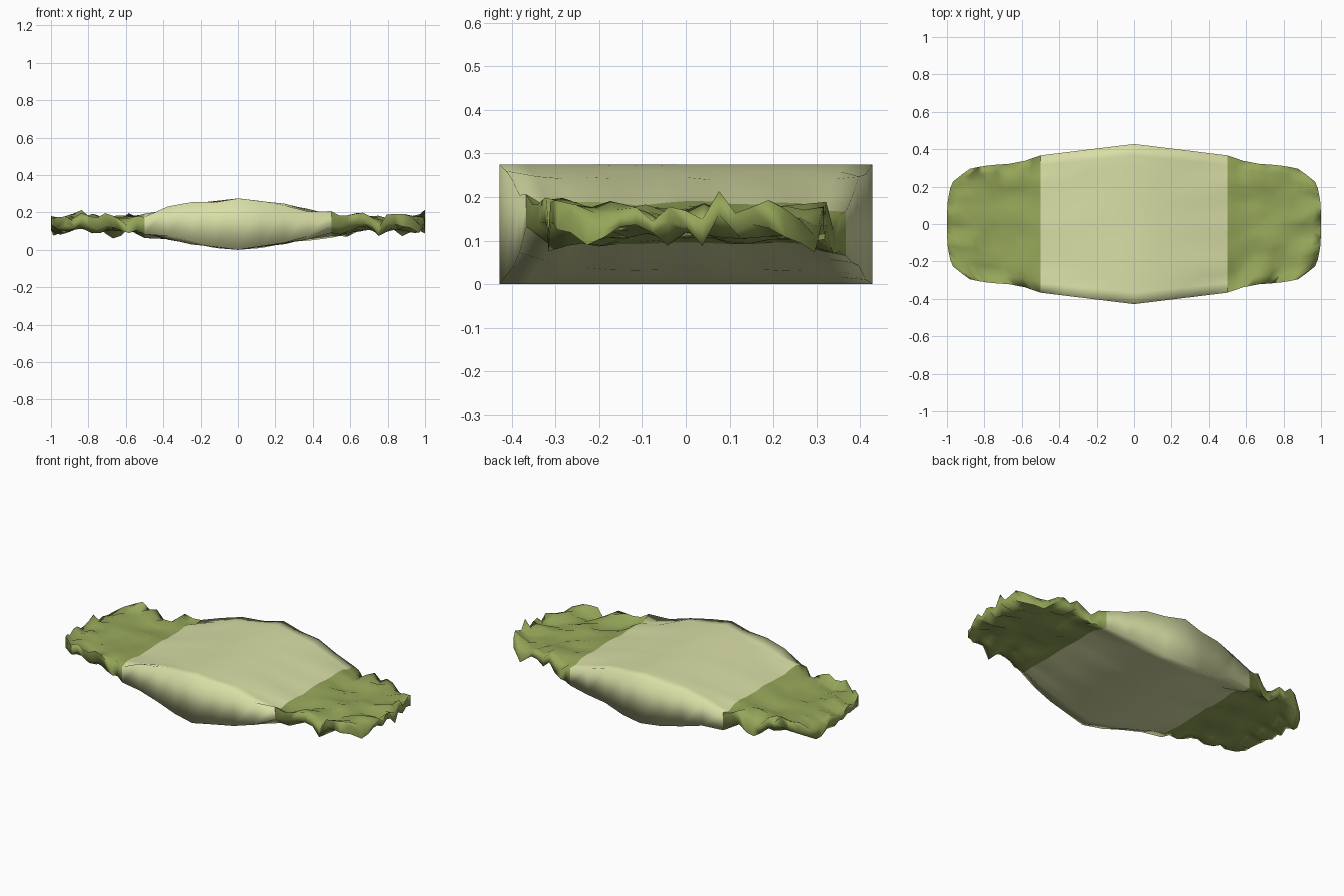
import bpy, bmesh, math
from mathutils import Vector, noise

if "Cube" in bpy.data.objects:
    bpy.data.objects.remove(bpy.data.objects["Cube"])

N = 14          # strips across the width
ZC = 0.1375     # mid height


def lerp_table(table, t):
    for (a, va), (b, vb) in zip(table, table[1:]):
        if t <= b:
            return va + (vb - va) * (t - a) / (b - a)
    return table[-1][1]


# half width, half thickness and crumple strength along the length
WIDTH = [(0, .428), (.5, .367), (.6, .338), (.7, .322), (.8, .316), (.88, .308), (.95, .295), (1, .265)]
THICK = [(0, .1375), (.25, .104), (.5, .046), (.6, .030), (.8, .024), (1, .022)]
CRUMPLE = [(0, 0), (.25, .025), (.5, .05), (.6, .085), (.8, .085), (1, .075)]
TIP = [(0, 1), (.4, .998), (.7, .985), (.88, .965), (1, .92)]


def wrapper_point(x, v, side):
    """Point on the wrapper: x along, v across (-1..1), side +1 top / -1 bottom."""
    s, a = (1 if x >= 0 else -1), abs(x)
    px = a
    if a > .5:
        px = .5 + (a - .5) / .5 * (lerp_table(TIP, abs(v)) - .5)
    y = v * lerp_table(WIDTH, a)
    # creases are strongest along the free edges
    rim = max(abs(v) ** 5, max(0, (a - .85) / .15))
    amp = lerp_table(CRUMPLE, a) * (.25 + .75 * rim)
    n = noise.noise(Vector((x * 10.3 + 3.37, v * 4.6 + 1.7, 4.4)))
    m = noise.noise(Vector((x * 13.7 + 9.1, v * 6.1 + 5.3, 7.6 + 3 * side)))
    z = ZC + side * lerp_table(THICK, a) + amp * (n + .4 * m)
    return Vector((s * px, y, z))


def make_material(name, rgb):
    m = bpy.data.materials.new(name)
    m.diffuse_color = (*rgb, 1)
    m.use_nodes = True
    m.node_tree.nodes["Principled BSDF"].inputs["Base Color"].default_value = m.diffuse_color
    return m


def loft(name, xs, mat, sharp, cap=False):
    bm = bmesh.new()
    vs = [2 * k / N - 1 for k in range(N + 1)]
    rings = []
    for x in xs:
        ring = [bm.verts.new(wrapper_point(x, v, 1)) for v in vs]
        ring += [bm.verts.new(wrapper_point(x, v, -1)) for v in reversed(vs)]
        rings.append(ring)
    c = len(rings[0])
    for r0, r1 in zip(rings, rings[1:]):
        for k in range(c):
            bm.faces.new((r0[k], r0[(k + 1) % c], r1[(k + 1) % c], r1[k]))
    if cap:
        r = rings[-1]
        for k in range(N):
            bm.faces.new((r[k], r[k + 1], r[c - 2 - k], r[c - 1 - k]))
    bmesh.ops.recalc_face_normals(bm, faces=bm.faces)
    # open tubes: make sure the top faces outward
    bm.faces.ensure_lookup_table()
    bm.normal_update()
    if bm.faces[N // 2].normal.z < 0:
        bmesh.ops.reverse_faces(bm, faces=bm.faces)
    me = bpy.data.meshes.new(name)
    bm.to_mesh(me)
    bm.free()
    me.materials.append(mat)
    me.shade_smooth()
    me.set_sharp_from_angle(angle=math.radians(sharp))
    ob = bpy.data.objects.new(name, me)
    bpy.context.collection.objects.link(ob)
    return ob


pale = make_material("pale_wrapper", (.69, .73, .38))
green = make_material("green_wrapper", (.30, .38, .10))

# swollen middle of the wrapper
loft("wrapper_body", [-.5, -.375, -.25, -.125, 0, .125, .25, .375, .5], pale, 130)

# crumpled flat ends
steps = [.5, .55, .6, .65, .7, .75, .8, .85, .9, .95, 1]
loft("crumpled_end_right", steps, green, 100, cap=True)
loft("crumpled_end_left", [-x for x in steps], green, 100, cap=True)
